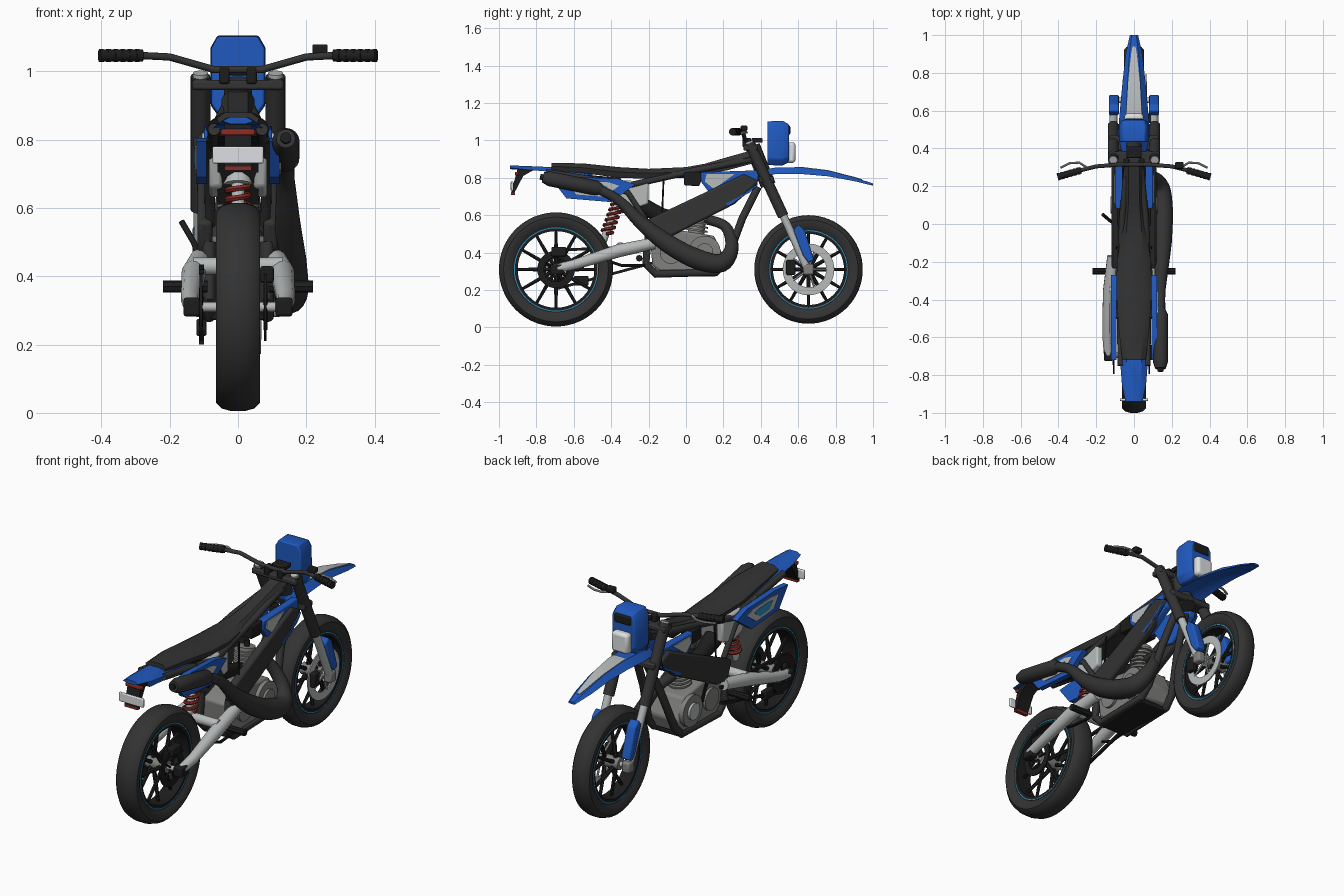
import bpy, bmesh, math
from mathutils import Vector, Matrix


def material(name, rgb):
    m = bpy.data.materials.new(name)
    m.diffuse_color = (*rgb, 1)
    return m


DARK = material("charcoal", (0.033, 0.033, 0.033))
BLACK = material("black", (0.012, 0.012, 0.012))
BLUE = material("blue", (0.014, 0.1, 0.52))
SILVER = material("silver", (0.48, 0.5, 0.5))
GREY = material("engine grey", (0.22, 0.22, 0.21))
WHITE = material("white", (0.72, 0.74, 0.76))
RED = material("red", (0.26, 0.025, 0.018))
CYAN = material("light blue", (0.03, 0.28, 0.5))


def finish(name, bm, mat, bevel=0.0, mirror=False):
    bmesh.ops.recalc_face_normals(bm, faces=bm.faces)
    me = bpy.data.meshes.new(name)
    bm.to_mesh(me)
    bm.free()
    me.materials.append(mat)
    me.shade_smooth()
    me.set_sharp_from_angle(angle=math.radians(35))
    ob = bpy.data.objects.new(name, me)
    bpy.context.collection.objects.link(ob)
    if mirror:
        ob.modifiers.new("mirror", 'MIRROR')
    if bevel:
        b = ob.modifiers.new("bevel", 'BEVEL')
        b.width, b.segments = bevel, 2
    return ob


def skin(name, rings, mat, closed=False, bevel=0.0, mirror=False):
    """Joins equal rings of points into a surface; caps the ends unless closed."""
    bm = bmesh.new()
    rows = [[bm.verts.new(p) for p in r] for r in rings]
    n = len(rows[0])
    pairs = list(zip(rows, rows[1:])) + ([(rows[-1], rows[0])] if closed else [])
    for a, b in pairs:
        for i in range(n):
            bm.faces.new((a[i], a[(i + 1) % n], b[(i + 1) % n], b[i]))
    if not closed:
        bm.faces.new(rows[0])
        bm.faces.new(rows[-1])
    return finish(name, bm, mat, bevel, mirror)


def plate(name, yz, x0, x1, mat, bevel=0.0, mirror=True):
    return skin(name, [[(x, y, z) for y, z in yz] for x in (x0, x1)], mat, False, bevel, mirror)


def box(name, c, s, mat, bevel=0.0, mirror=False):
    x, y, z = c
    a, b, d = (v / 2 for v in s)
    return plate(name, [(y - b, z - d), (y + b, z - d), (y + b, z + d), (y - b, z + d)],
                 x - a, x + a, mat, bevel, mirror)


def tube(name, pts, radii, mat, mirror=False, sides=12, curved=False):
    pts = [Vector(p) for p in pts]
    if not isinstance(radii, (list, tuple)):
        radii = [radii] * len(pts)
    if curved:  # Catmull-Rom subdivision
        q, rr, m = [], [], len(pts)
        for i in range(m - 1):
            p0, p1, p2, p3 = (pts[max(0, min(m - 1, i + k))] for k in (-1, 0, 1, 2))
            for s in range(5):
                t = s / 5
                q.append(0.5 * (2 * p1 + (p2 - p0) * t + (2 * p0 - 5 * p1 + 4 * p2 - p3) * t * t
                                + (3 * p1 - p0 - 3 * p2 + p3) * t ** 3))
                rr.append(radii[i] + (radii[i + 1] - radii[i]) * t)
        pts, radii = q + [pts[-1]], rr + [radii[-1]]
    rings, u = [], None
    for i, p in enumerate(pts):
        steps = [(b - a).normalized() for a, b in zip(pts[max(0, i - 1):i + 1], pts[max(0, i - 1) + 1:i + 2])
                 if (b - a).length > 1e-6]
        d = sum(steps, Vector()).normalized()
        if u is None:
            u = d.orthogonal()
        u = (u - d * u.dot(d)).normalized()
        v = d.cross(u)
        rings.append([p + radii[i] * (u * math.cos(k * math.tau / sides) + v * math.sin(k * math.tau / sides))
                      for k in range(sides)])
    return skin(name, rings, mat, False, 0.0, mirror)


def lathe(name, profile, y, z, mat, n=48):
    """Spins a closed (radius, x) profile round an axle along x."""
    rings = [[(x, y + r * math.cos(k * math.tau / n), z + r * math.sin(k * math.tau / n)) for r, x in profile]
             for k in range(n)]
    return skin(name, rings, mat, True)


def ring(name, r0, r1, x0, x1, y, z, mat):
    return lathe(name, [(r0, x0), (r1, x0), (r1, x1), (r0, x1)], y, z, mat)


def disc(name, r, x0, x1, y, z, mat):
    return tube(name, [(x0, y, z), (x1, y, z)], r, mat, sides=28)


# Wheels
for side, wy, R, w in (("rear", -0.695, 0.305, 0.064), ("front", 0.655, 0.29, 0.054)):
    z = 0.31
    lathe(side + "_tyre", [(R - 0.075, w * .72), (R - 0.05, w * .98), (R - 0.025, w), (R - 0.008, w * .75), (R, w * .3),
                           (R, -w * .3), (R - 0.008, -w * .75), (R - 0.025, -w), (R - 0.05, -w * .98),
                           (R - 0.075, -w * .72)], wy, z, DARK, 64)
    ring(side + "_rim", R - 0.1, R - 0.072, -w * .7, w * .7, wy, z, BLACK)
    for s in (-1, 1):
        ring(side + "_rim_stripe", R - 0.085, R - 0.08, s * w * .68, s * (w * .7 + 0.002), wy, z, CYAN)
    disc(side + "_hub", 0.032, -0.06, 0.06, wy, z, GREY)
    disc(side + "_axle", 0.014, -0.125, 0.125, wy, z, SILVER)
    for k in range(12):  # paired spokes
        a = k * math.tau / 12
        c, s = math.cos(a), math.sin(a)
        tube(side + "_spoke", [(0.03 * (-1) ** k, wy + 0.025 * c, z + 0.025 * s),
                               (0, wy + (R - 0.09) * c, z + (R - 0.09) * s)], [0.012, 0.008], BLACK, sides=6)
ring("front_brake_disc", 0.095, 0.138, 0.06, 0.067, 0.655, 0.31, SILVER)
ring("rear_brake_disc", 0.065, 0.1, 0.076, 0.084, -0.695, 0.31, BLACK)
ring("rear_sprocket", 0.055, 0.1, -0.112, -0.104, -0.695, 0.31, BLACK)
for k in range(5):
    a = k * math.tau / 5
    for nm, x, wy, r, m in (("front_disc_arm", 0.063, 0.655, 0.1, SILVER), ("rear_disc_arm", 0.08, -0.695, 0.07, BLACK),
                            ("sprocket_arm", -0.108, -0.695, 0.06, BLACK)):
        tube(nm, [(x, wy, 0.31), (x, wy + r * math.cos(a), 0.31 + r * math.sin(a))], 0.006, m, sides=6)
box("rear_caliper", (0.085, -0.68, 0.405), (0.04, 0.08, 0.05), BLACK, 0.008)
box("front_caliper", (0.075, 0.56, 0.32), (0.035, 0.05, 0.08), BLACK, 0.008)

# Chain and swingarm
plate("chain_upper", [(-0.69, 0.405), (-0.15, 0.43), (-0.15, 0.445), (-0.69, 0.42)], -0.114, -0.1, BLACK, 0, False)
plate("chain_lower", [(-0.69, 0.2), (-0.15, 0.345), (-0.15, 0.36), (-0.69, 0.215)], -0.114, -0.1, BLACK, 0, False)
tube("swingarm", [(0.135, -0.71, 0.31), (0.14, -0.6, 0.335), (0.13, -0.36, 0.41), (0.11, -0.17, 0.45)],
     [0.024, 0.028, 0.036, 0.032], SILVER, True)
box("axle_block", (0.135, -0.69, 0.31), (0.05, 0.07, 0.055), BLACK, 0.008, True)
tube("swingarm_bridge", [(-0.13, -0.35, 0.43), (0.13, -0.35, 0.43)], 0.026, SILVER)
box("chain_guide", (-0.107, -0.56, 0.25), (0.03, 0.08, 0.05), BLACK, 0.006)

# Rear shock with coil spring
tube("shock_body", [(0, -0.45, 0.44), (0, -0.34, 0.75)], 0.02, SILVER)
top, bot = Vector((0, -0.365, 0.665)), Vector((0, -0.425, 0.5))
coil = [bot.lerp(top, k / 60) + 0.032 * Vector((math.cos(k * .63), math.sin(k * .63), 0)) for k in range(61)]
tube("shock_spring", coil, 0.009, RED, sides=6)
tube("shock_collar", [(0, -0.363, 0.665), (0, -0.342, 0.72)], 0.045, SILVER)

# Frame
plate("main_beam", [(0.31, 0.82), (0.39, 0.78), (0.26, 0.66), (-0.11, 0.47), (-0.2, 0.46), (-0.24, 0.56)],
      0.075, 0.118, DARK, 0.012)
tube("down_tube", [(0.03, 0.385, 0.75), (0.05, 0.3, 0.58), (0.08, 0.215, 0.35), (0.085, 0.16, 0.295),
                   (0.085, -0.16, 0.285), (0.085, -0.215, 0.34), (0.085, -0.2, 0.5)], 0.021, DARK, True)
tube("upper_frame_tube", [(0.03, 0.36, 0.9), (0.06, 0.05, 0.84), (0.075, -0.3, 0.76), (0.07, -0.75, 0.83)], 0.018, DARK, True)
tube("subframe_strut", [(0.08, -0.2, 0.55), (0.085, -0.31, 0.72), (0.08, -0.5, 0.8)], 0.015, DARK, True)
tube("head_tube", [(0, 0.355, 0.97), (0, 0.44, 0.76)], 0.042, DARK)
box("skid_plate", (0, -0.01, 0.285), (0.16, 0.34, 0.025), BLACK, 0.005)
tube("foot_peg", [(0.09, -0.25, 0.37), (0.22, -0.25, 0.37)], 0.018, BLACK, True, 8)
tube("side_cable", [(0.09, -0.12, 0.79), (0.095, -0.13, 0.55)], 0.005, BLACK, True, 6)
tube("brake_pedal", [(0.12, -0.22, 0.33), (0.13, -0.34, 0.33), (0.12, -0.4, 0.35)], 0.008, BLACK, True, 8)

# Engine
plate("crankcase", [(-0.18, 0.33), (-0.14, 0.3), (0.17, 0.3), (0.2, 0.38), (0.15, 0.49), (-0.04, 0.52), (-0.19, 0.46)],
      -0.09, 0.09, GREY, 0.012, False)
for s in (-1, 1):
    disc("clutch_cover", 0.085, s * 0.085, s * 0.112, 0.1, 0.405, GREY)
    disc("clutch_cap", 0.045, s * 0.11, s * 0.125, 0.1, 0.405, SILVER if s < 0 else GREY)
    disc("gear_cover", 0.06, s * 0.085, s * 0.105, -0.08, 0.4, GREY)
tube("cylinder_barrel", [(0, 0.05, 0.48), (0, 0.075, 0.67)], 0.045, GREY, sides=20)
for k in range(7):
    c = Vector((0, 0.053 + k * 0.003, 0.515 + k * 0.021))
    tube("cooling_fin", [c, c + Vector((0, 0.0015, 0.01))], 0.062, GREY, sides=20)
tube("spark_plug", [(0, 0.075, 0.66), (0, 0.08, 0.7)], 0.015, BLACK)
tube("carburettor", [(0, 0.03, 0.57), (0, -0.13, 0.6), (0, -0.24, 0.65)], [0.028, 0.04, 0.05], BLACK)
tube("kick_lever", [(-0.1, 0.0, 0.42), (-0.13, 0.02, 0.5), (-0.165, 0.05, 0.56)], 0.009, BLACK)
plate("airbox", [(-0.2, 0.78), (-0.2, 0.66), (-0.29, 0.63), (-0.38, 0.66), (-0.42, 0.79)], 0.045, 0.085, SILVER, 0.01)
plate("inner_fender", [(-0.3, 0.62), (-0.34, 0.61), (-0.42, 0.75), (-0.7, 0.81), (-0.7, 0.83), (-0.35, 0.8)],
      -0.06, 0.06, BLACK, 0, False)

# Exhaust
tube("exhaust_pipe", [(0, 0.1, 0.58), (0.03, 0.21, 0.54), (0.09, 0.245, 0.43), (0.14, 0.19, 0.345), (0.152, 0.06, 0.365),
                      (0.15, -0.1, 0.45), (0.145, -0.24, 0.56), (0.14, -0.36, 0.68), (0.14, -0.48, 0.745)],
     [0.026, 0.028, 0.036, 0.05, 0.055, 0.05, 0.037, 0.026, 0.025], DARK, sides=18, curved=True)
tube("muffler", [(0.14, -0.45, 0.735), (0.14, -0.48, 0.745), (0.14, -0.73, 0.795), (0.14, -0.765, 0.803)],
     [0.025, 0.04, 0.04, 0.028], DARK, sides=18)
tube("tail_pipe", [(0.14, -0.75, 0.8), (0.14, -0.78, 0.806)], 0.016, BLACK)


# Seat
def seat_ring(y, w, zb, zt):
    m = zb + (zt - zb) * 0.55
    return [(x, y, z) for x, z in ((-w * .85, zb), (-w, m), (-w * .6, zt), (w * .6, zt), (w, m), (w * .85, zb))]


skin("seat", [seat_ring(*s) for s in (
    (-0.72, 0.062, 0.84, 0.88), (-0.55, 0.082, 0.825, 0.877), (-0.36, 0.094, 0.8, 0.857), (-0.2, 0.09, 0.795, 0.848),
    (0.0, 0.062, 0.8, 0.857), (0.1, 0.05, 0.82, 0.875), (0.22, 0.05, 0.84, 0.91), (0.37, 0.048, 0.88, 0.952))], DARK)


# Fenders
def shell_ring(y, w, z, drop, t=0.012):
    return [(x, y, h) for x, h in ((-w, z - drop), (-w * .55, z), (w * .55, z), (w, z - drop),
                                   (w * .5, z - t), (-w * .5, z - t))]


skin("front_fender", [shell_ring(*s) for s in (
    (0.36, 0.06, 0.835, 0.03), (0.48, 0.085, 0.855, 0.035), (0.62, 0.073, 0.855, 0.035), (0.76, 0.06, 0.838, 0.03),
    (0.9, 0.044, 0.802, 0.02), (1.0, 0.022, 0.77, 0.008))], BLUE)
skin("front_fender_stripe", [[(-w, y, z - .004), (w, y, z - .004), (w, y, z + .003), (-w, y, z + .003)] for y, w, z in (
    (0.58, 0.04, 0.855), (0.62, 0.039, 0.855), (0.76, 0.03, 0.838), (0.9, 0.015, 0.802), (0.94, 0.008, 0.79))], SILVER)
skin("rear_fender", [shell_ring(y, w, z, d, 0.02) for y, w, z, d in (
    (-0.5, 0.07, 0.83, 0.03), (-0.72, 0.074, 0.857, 0.025), (-0.85, 0.064, 0.863, 0.02), (-0.94, 0.045, 0.866, 0.012))], BLUE)

# Side panels with inset graphics
for nm, grow, x, m in (("rear_side_panel", 1, 0.122, BLUE), ("rear_panel_graphic", .62, 0.126, SILVER),
                       ("rear_panel_centre", .36, 0.129, CYAN)):
    plate(nm, [(-0.5 + dy * grow, 0.745 + dz * grow) for dy, dz in (
        (-0.22, 0.05), (-0.14, -0.055), (0.1, -0.075), (0.23, 0.02), (0.14, 0.05), (-0.1, 0.06))],
        0.092 if grow == 1 else x - 0.006, x, m)
plate("front_shroud", [(0.39, 0.84), (0.38, 0.75), (0.23, 0.65), (0.17, 0.66), (0.08, 0.78), (0.08, 0.83)], 0.06, 0.1, BLUE, 0.006)
plate("shroud_graphic", [(0.26, 0.82), (0.15, 0.74), (0.1, 0.78), (0.11, 0.82)], 0.098, 0.105, SILVER)
plate("shroud_lower_trim", [(0.34, 0.72), (0.36, 0.74), (0.38, 0.77), (0.23, 0.65), (0.21, 0.66)], 0.11, 0.12, BLUE)
plate("tank_side", [(0.1, 0.83), (0.07, 0.755), (-0.01, 0.76), (-0.01, 0.83)], 0.03, 0.09, BLACK, 0.006)

# Tail light and plate
plate("tail_bracket", [(-0.8, 0.85), (-0.9, 0.85), (-0.935, 0.72), (-0.92, 0.715), (-0.87, 0.81)], -0.04, 0.04, BLACK, 0, False)
box("number_plate", (0, -0.93, 0.755), (0.15, 0.014, 0.05), WHITE, 0.005)
box("tail_light", (0, -0.925, 0.715), (0.08, 0.02, 0.012), RED)
box("rear_reflector", (0, -0.905, 0.822), (0.1, 0.02, 0.018), RED, 0.004)

# Front forks
tube("upper_fork", [(0.11, 0.34, 0.985), (0.11, 0.52, 0.595)], 0.029, DARK, True, 16)
tube("lower_fork", [(0.11, 0.515, 0.61), (0.105, 0.655, 0.3)], 0.021, SILVER, True, 16)
tube("fork_cap", [(0.11, 0.345, 0.975), (0.11, 0.338, 0.995)], 0.022, SILVER, True, 16)
plate("fork_guard", [(0.575, 0.52), (0.6, 0.55), (0.635, 0.52), (0.685, 0.36), (0.655, 0.345), (0.625, 0.385)],
      0.08, 0.133, BLUE, 0.008)
box("fork_foot", (0.105, 0.655, 0.31), (0.045, 0.055, 0.06), GREY, 0.01, True)
box("upper_clamp", (0, 0.345, 0.96), (0.27, 0.075, 0.03), DARK, 0.008)
box("lower_clamp", (0, 0.43, 0.79), (0.26, 0.08, 0.035), DARK, 0.008)

# Headlight mask
outline = [(-.08, .9), (-.08, 1.07), (-.06, 1.105), (.06, 1.105), (.08, 1.07), (.08, .9), (.055, .865), (-.055, .865)]
skin("headlight_mask", [[(x * s, y, 0.985 + (z - 0.985) * s) for x, z in outline]
                        for y, s in ((0.435, 0.97), (0.515, 1.0), (0.55, 0.85))], BLUE, bevel=0.006)
box("headlight", (0, 0.56, 0.935), (0.1, 0.05, 0.11), WHITE, 0.015)
box("mask_visor", (0, 0.535, 1.055), (0.1, 0.045, 0.05), BLACK, 0.008)

# Handlebar, grips and levers
tube("handlebar", [(0, 0.315, 1.005), (0.07, 0.315, 1.005), (0.2, 0.305, 1.042), (0.28, 0.285, 1.046), (0.4, 0.25, 1.046)],
     0.011, DARK, True)
tube("grip", [(0.28, 0.285, 1.046), (0.405, 0.249, 1.046)], 0.018, BLACK, True)
for k in range(6):
    c = Vector((0.29 + k * 0.021, 0.282 - k * 0.006, 1.046))
    tube("grip_rib", [c, c + Vector((0.01, -0.003, 0))], 0.02, BLACK, True)
tube("lever", [(0.25, 0.3, 1.045), (0.29, 0.325, 1.043), (0.34, 0.322, 1.042), (0.39, 0.298, 1.04)], 0.006, SILVER, True, 8)
box("brake_reservoir", (0.24, 0.31, 1.065), (0.045, 0.035, 0.028), BLACK, 0.005)
box("bar_mount", (0.04, 0.325, 0.988), (0.03, 0.045, 0.05), BLACK, 0.006, True)
box("gauge", (0, 0.38, 1.0), (0.08, 0.06, 0.025), BLACK, 0.006)
